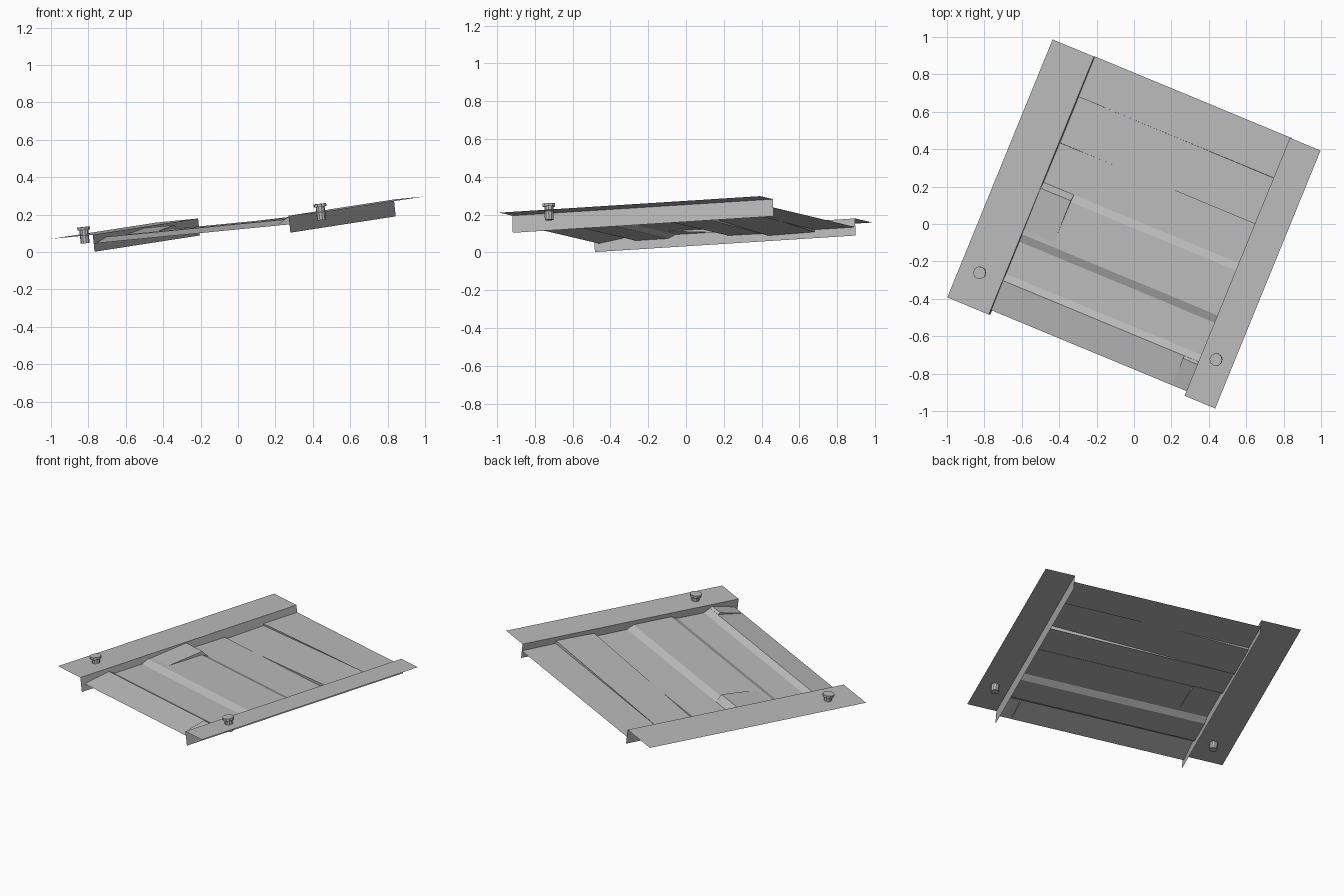
import bpy, bmesh
from mathutils import Matrix, Vector

cube = bpy.data.objects.get("Cube")
if cube:
    bpy.data.objects.remove(cube)

grey = bpy.data.materials.new("plain_grey")
grey.use_nodes = True
colour = (0.5, 0.5, 0.5, 1)
grey.diffuse_color = colour
grey.node_tree.nodes["Principled BSDF"].inputs["Base Color"].default_value = colour

# Tilted frame in which the whole assembly is flat
normal = Vector((-0.106, -0.02, 1)).normalized()
across = Vector((0.924, -0.383, 0.09)).normalized()
along = normal.cross(across)
frame = Matrix((across, along, normal)).transposed().to_4x4()
frame.translation = (0, 0, 0.184)


def finish(name, bm):
    mesh = bpy.data.meshes.new(name)
    bm.transform(frame)
    bm.to_mesh(mesh)
    bm.free()
    mesh.materials.append(grey)
    obj = bpy.data.objects.new(name, mesh)
    bpy.context.collection.objects.link(obj)
    return obj


def strip(bm, left, right):
    """Sheet of quads between two matching rows of points."""
    a = [bm.verts.new(p) for p in left]
    b = [bm.verts.new(p) for p in right]
    for i in range(len(a) - 1):
        bm.faces.new((a[i], b[i], b[i + 1], a[i + 1]))


LEFT, RIGHT, HALF = -0.538, 0.600, 0.746

# Side angles: flat flange with a web hanging from its inner edge
for name, inner, outer in (("left_rail", LEFT, -0.779), ("right_rail", RIGHT, 0.778)):
    bm = bmesh.new()
    section = [(outer, 0), (inner, 0), (inner, -0.091)]
    strip(bm, [(x, -HALF, z) for x, z in section], [(x, HALF, z) for x, z in section])
    finish(name, bm)

# Stepped middle panel: position along, depth at left, depth at right
profile = [
    (-0.722, 0.047, 0.047), (-0.550, 0.022, 0.022), (-0.512, 0.044, 0.044),
    (-0.325, 0.044, 0.044), (-0.282, 0.025, 0.025), (-0.022, 0.026, 0.026),
    (0.018, 0.048, 0.048), (0.247, 0.050, 0.050), (0.247, 0.062, 0.028),
    (0.513, 0.058, 0.024), (0.513, 0.046, 0.042), (HALF, 0.046, 0.044),
]
bm = bmesh.new()
strip(bm, [(LEFT, y, -l) for y, l, r in profile], [(RIGHT, y, -r) for y, l, r in profile])
finish("stepped_panel", bm)


# Wedge ramps on the panel beside the webs
def ramp(name, web, edge, foot, crest, back, depths):
    low, high, base = depths
    bm = bmesh.new()
    outline = [(foot, -low), (crest, -high), (back, -base)]
    strip(bm, [(web, y, z) for y, z in outline], [(edge, y, z) for y, z in outline])
    bm.verts.ensure_lookup_table()
    bm.faces.new(bm.verts[3:6])
    bmesh.ops.recalc_face_normals(bm, faces=bm.faces)
    finish(name, bm)


ramp("front_ramp", RIGHT, 0.515, -0.720, -0.565, -0.520, (0.047, 0.012, 0.044))
ramp("middle_ramp", LEFT, -0.362, -0.255, -0.015, 0.018, (0.025, 0.006, 0.048))

# Bolts through the flanges
for name, x, y in (("left_bolt", -0.665, -0.556), ("right_bolt", 0.686, -0.501)):
    bm = bmesh.new()
    for radius, bottom, top in ((0.024, -0.045, 0.028), (0.034, 0.026, 0.042)):
        bmesh.ops.create_cone(
            bm, cap_ends=True, segments=10, radius1=radius, radius2=radius,
            depth=top - bottom, matrix=Matrix.Translation((x, y, (top + bottom) / 2)))
    finish(name, bm)
